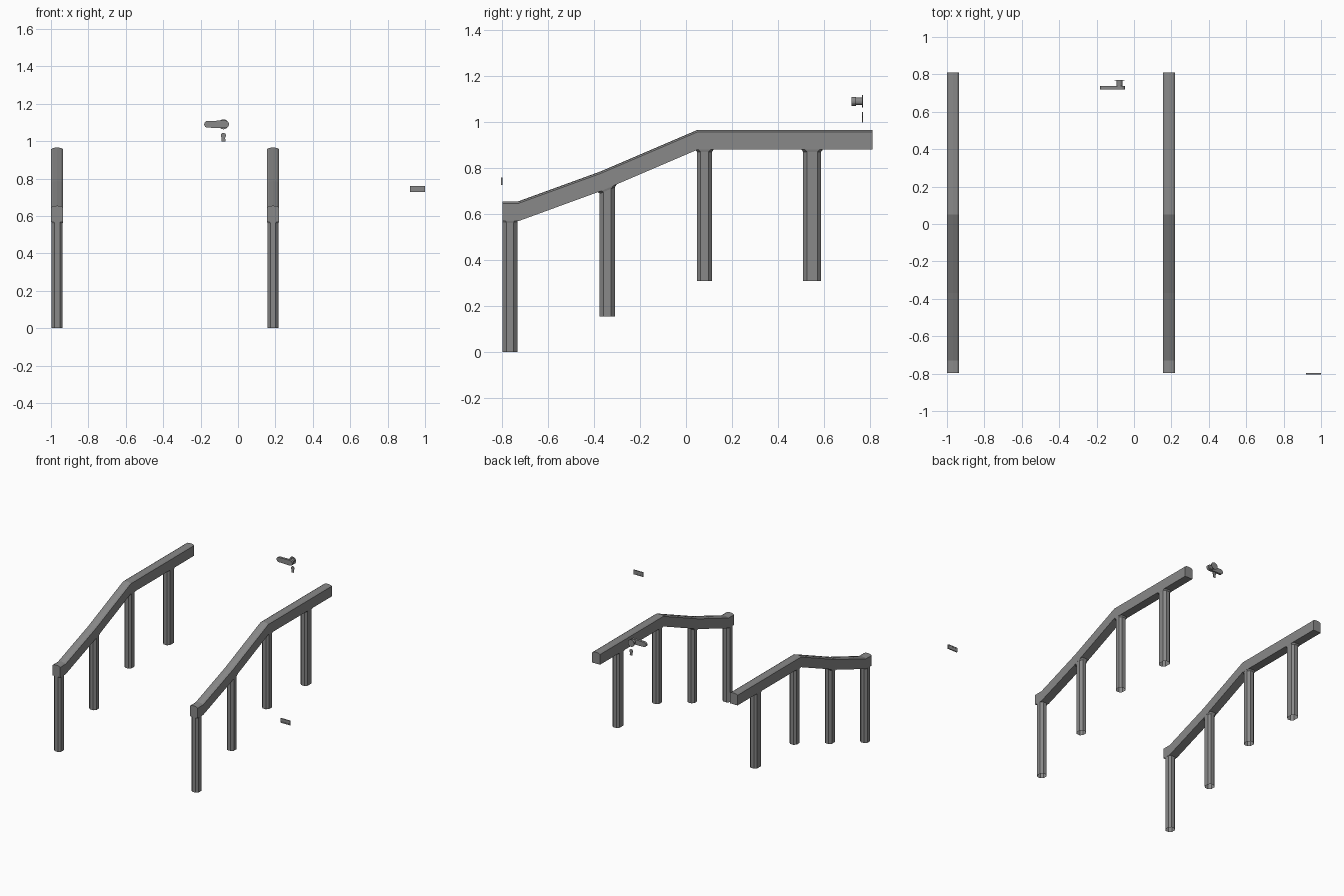
import bpy, bmesh, math
from mathutils import Matrix

if "Cube" in bpy.data.objects:
    bpy.data.objects.remove(bpy.data.objects["Cube"])

grey = bpy.data.materials.new("mid grey")
grey.diffuse_color = (0.25, 0.25, 0.25, 1)
grey.use_nodes = True
grey.node_tree.nodes["Principled BSDF"].inputs["Base Color"].default_value = grey.diffuse_color


def finish(name, bm):
    bmesh.ops.recalc_face_normals(bm, faces=bm.faces)
    me = bpy.data.meshes.new(name)
    bm.to_mesh(me)
    bm.free()
    me.materials.append(grey)
    ob = bpy.data.objects.new(name, me)
    bpy.context.collection.objects.link(ob)
    return ob


def loft(name, rings, cap_start=True, cap_end=True):
    """Skin a list of closed rings."""
    bm = bmesh.new()
    vs = [[bm.verts.new(p) for p in r] for r in rings]
    n = len(vs[0])
    for a, b in zip(vs, vs[1:]):
        for i in range(n):
            j = (i + 1) % n
            bm.faces.new((a[i], a[j], b[j], b[i]))
    if cap_start:
        bm.faces.new(vs[0])
    if cap_end:
        bm.faces.new(vs[-1])
    return finish(name, bm)


def plate(name, outline, y0, y1):
    """Extrude an x,z outline along y."""
    return loft(name, [[(x, y, z) for x, z in outline] for y in (y0, y1)])


def arc(cx, cz, r, a0, a1, n):
    return [(cx + r * math.cos(math.radians(a0 + (a1 - a0) * i / n)),
             cz + r * math.sin(math.radians(a0 + (a1 - a0) * i / n)))
            for i in range(n + 1)]


def octagon(cx, cy, z, w, d, c):
    w, d = w / 2, d / 2
    return [(cx + x, cy + y, z) for x, y in
            [(-w, -d + c), (-w + c, -d), (w - c, -d), (w, -d + c),
             (w, d - c), (w - c, d), (-w + c, d), (-w, d - c)]]


# Handrails: crowned section swept along the stair line, on octagonal posts
path = [(-0.797, 0.655), (-0.73, 0.655), (-0.37, 0.786), (0.05, 0.966), (0.81, 0.966)]
section = [(-0.0325, -0.086), (0.0325, -0.086), (0.0325, -0.009),
           (0.021, -0.002), (0, 0), (-0.021, -0.002), (-0.0325, -0.009)]
# post centre y, depth, bottom z, top z
posts = [(-0.765, 0.064, 0.0, 0.57), (-0.342, 0.066, 0.155, 0.70),
         (0.08, 0.066, 0.31, 0.88), (0.548, 0.078, 0.31, 0.88)]
for side, cx in (("left", -0.967), ("right", 0.187)):
    loft(side + "_handrail",
         [[(cx + x, y, z + h) for x, h in section] for y, z in path])
    for i, (y, d, z0, z1) in enumerate(posts):
        flare = 0.0 if i == 0 else 0.018
        rings = [octagon(cx, y, z0, 0.06, d, 0.016),
                 octagon(cx, y, z1 - 0.009, 0.06, d, 0.016),
                 octagon(cx, y, z1 + 0.002, 0.065, d + flare, 0.014)]
        if i == 1:  # this post meets the slope, so its top follows the rail
            rings[1:] = [[(px, py, z + 0.42 * (py - y) + 0.012) for px, py, z in r]
                         for r in rings[1:]]
        loft(f"{side}_post_{i + 1}", rings, cap_start=False, cap_end=False)

# Door handle: lever, neck and rosette
hx, hz = -0.078, 1.09
lever = arc(hx + 0.01, hz, 0.02, -90, 90, 8) + arc(-0.163, hz, 0.018, 90, 270, 8)
plate("handle_lever", lever, 0.72, 0.738)


def disc(name, r, y0, y1):
    plate(name, arc(hx, hz, r, 0, 337.5, 15), y0, y1)


disc("handle_neck", 0.016, 0.738, 0.768)
disc("handle_rosette", 0.027, 0.766, 0.77)

# Keyhole plate: round head over a tapered skirt
key = arc(hx, 1.03, 0.014, -50, 230, 12) + [(hx - 0.011, 0.998), (hx + 0.011, 0.998)]
plate("keyhole_plate", key, 0.766, 0.77)


# Letter slot: framed flap
def box(name, x0, x1, y0, y1, z0, z1):
    plate(name, [(x0, z0), (x1, z0), (x1, z1), (x0, z1)], y0, y1)


box("slot_frame_top", 0.92, 1.0, -0.805, -0.797, 0.752, 0.76)
box("slot_frame_bottom", 0.92, 1.0, -0.805, -0.797, 0.727, 0.735)
box("slot_frame_left", 0.92, 0.928, -0.805, -0.797, 0.735, 0.752)
box("slot_frame_right", 0.992, 1.0, -0.805, -0.797, 0.735, 0.752)
box("slot_flap", 0.928, 0.992, -0.802, -0.798, 0.735, 0.752)
